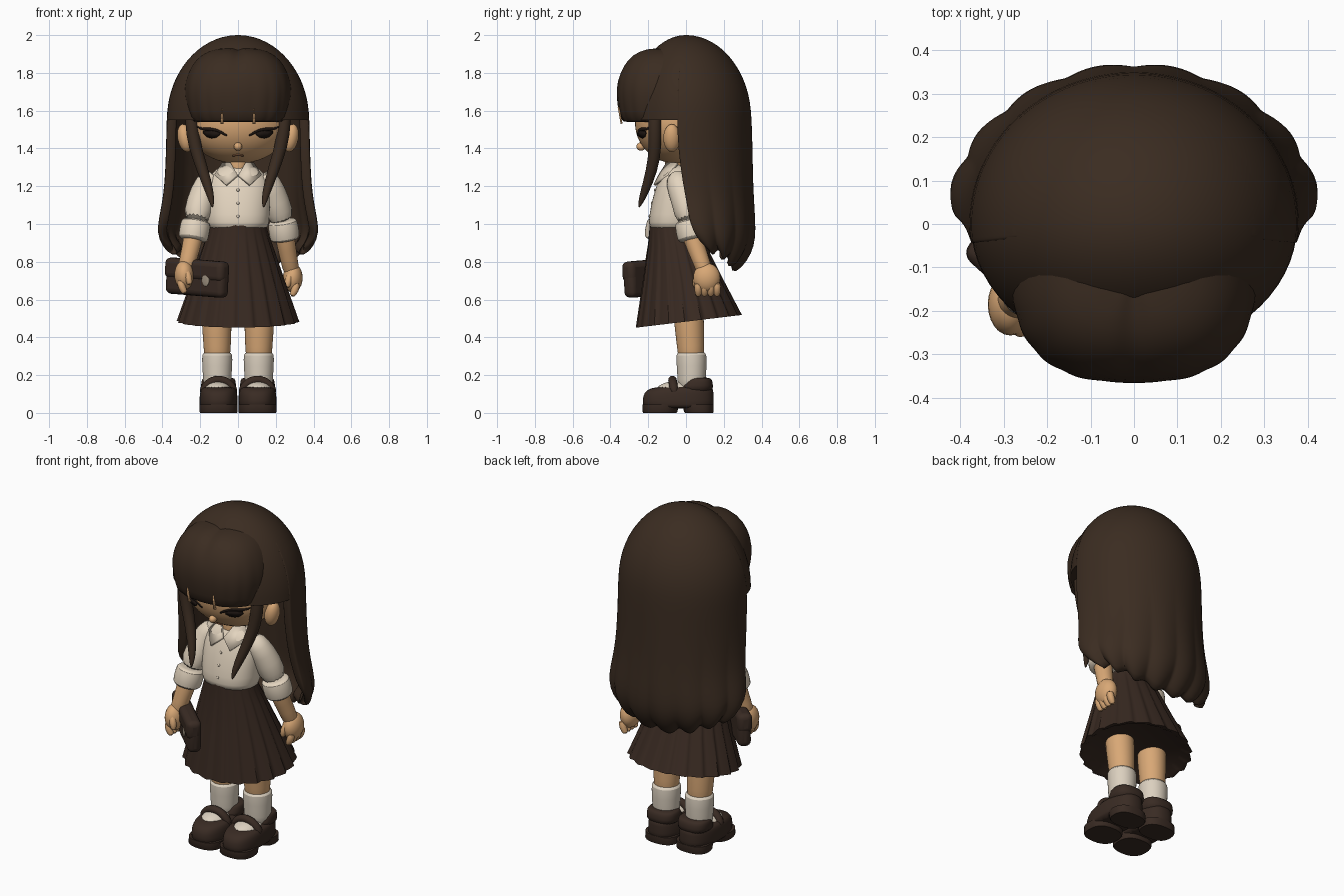
import bpy, bmesh, math
from mathutils import Vector
from math import sin, cos, pi, sqrt

if "Cube" in bpy.data.objects:
    bpy.data.objects.remove(bpy.data.objects["Cube"])


def material(name, rgb):
    m = bpy.data.materials.new(name)
    m.diffuse_color = (*rgb, 1)
    m.use_nodes = True
    m.node_tree.nodes["Principled BSDF"].inputs["Base Color"].default_value = m.diffuse_color
    return m


HAIR = material("hair_brown", (.043, .025, .015))
SKIRT = material("skirt_brown", (.039, .022, .015))
LEATHER = material("leather_brown", (.041, .024, .017))
SKIN = material("skin", (.69, .39, .18))
SHIRT = material("shirt_cream", (.77, .66, .52))
SOCK = material("sock_white", (.71, .63, .52))
EYE = material("eye_dark", (.013, .008, .006))
LIP = material("lip", (.38, .17, .08))
CLASP = material("clasp", (.36, .30, .23))


def finish(o, name, mat, angle=50):
    o.name = name
    o.data.materials.append(mat)
    bpy.ops.object.select_all(action='DESELECT')
    o.select_set(True)
    bpy.context.view_layer.objects.active = o
    bpy.ops.object.shade_smooth_by_angle(angle=math.radians(angle))
    return o


def mesh(name, verts, faces, mat, sub=0, thick=0, recalc=True, angle=50):
    me = bpy.data.meshes.new(name)
    me.from_pydata([tuple(v) for v in verts], [], faces)
    if recalc:
        bm = bmesh.new()
        bm.from_mesh(me)
        bmesh.ops.recalc_face_normals(bm, faces=bm.faces)
        bm.to_mesh(me)
        bm.free()
    o = bpy.data.objects.new(name, me)
    bpy.context.collection.objects.link(o)
    finish(o, name, mat, angle)
    if thick:
        s = o.modifiers.new("thickness", 'SOLIDIFY')
        s.thickness, s.offset = thick, -1
    if sub:
        o.modifiers.new("smooth", 'SUBSURF').levels = sub
        o.modifiers["smooth"].render_levels = sub
    return o


def loft(name, rings, mat, sub=0, angle=50):
    n = len(rings[0])
    faces = [(r * n + i, r * n + (i + 1) % n, (r + 1) * n + (i + 1) % n, (r + 1) * n + i)
             for r in range(len(rings) - 1) for i in range(n)]
    last = (len(rings) - 1) * n
    faces += [tuple(range(n)), tuple(range(last, last + n))]
    return mesh(name, [p for r in rings for p in r], faces, mat, sub, angle=angle)


def spow(a, e):
    return math.copysign(abs(a) ** e, a)


def ring(cx, cy, z, rx, ry, n=24, e=1.0):
    return [Vector((cx + rx * spow(cos(2 * pi * i / n), e), cy + ry * spow(sin(2 * pi * i / n), e), z))
            for i in range(n)]


def tube(name, pts, mat, n=12, sub=1):
    P = [Vector(p[:3]) for p in pts]
    rings = []
    for k, p in enumerate(pts):
        T = (P[min(k + 1, len(P) - 1)] - P[max(k - 1, 0)]).normalized()
        u = T.cross(Vector((0, 1, 0))).normalized()
        v = T.cross(u)
        rings.append([P[k] + p[3] * (cos(2 * pi * i / n) * u + sin(2 * pi * i / n) * v) for i in range(n)])
    return loft(name, rings, mat, sub)


def ball(name, loc, size, mat, rot=(0, 0, 0), seg=32):
    bpy.ops.mesh.primitive_uv_sphere_add(segments=seg, ring_count=seg // 2, location=loc, rotation=rot)
    o = bpy.context.object
    o.scale = size
    return finish(o, name, mat)


def box(name, loc, size, mat, rot, bevel):
    bpy.ops.mesh.primitive_cube_add(size=1, location=loc, rotation=rot)
    o = bpy.context.object
    o.scale = size
    bpy.ops.object.transform_apply(location=False, rotation=False, scale=True)
    b = o.modifiers.new("round", 'BEVEL')
    b.width, b.segments = bevel, 4
    return finish(o, name, mat)


# Head, ears, nose, neck
HC, HR = Vector((0, -.05, 1.535)), Vector((.275, .22, .215))
ball("head", HC, HR, SKIN, seg=48)
ball("nose", (0, -.238, 1.41), (.022, .025, .022), SKIN, seg=16)
tube("neck", [(0, -.05, 1.2, .055), (0, -.06, 1.29, .055), (0, -.06, 1.4, .055)], SKIN, 16)


def face_ribbon(name, pts, mat):
    # strip of (x, z, half height) laid on the head surface
    verts = []
    for x, z, h in pts:
        for zz in (z - h, z + h):
            d = 1 - ((x - HC.x) / HR.x) ** 2 - ((zz - HC.z) / HR.z) ** 2
            verts.append((x, HC.y - HR.y * sqrt(max(d, 0)) - .004, zz))
    faces = [(2 * i, 2 * i + 2, 2 * i + 3, 2 * i + 1) for i in range(len(pts) - 1)]
    mesh(name, verts, faces, mat, thick=.006)


LASH = [(.06, 1.468, .004), (.085, 1.482, .007), (.115, 1.494, .009), (.15, 1.5, .01),
        (.18, 1.502, .008), (.205, 1.508, .005), (.22, 1.516, .002)]
IRIS = [(.095, 1.478, .006), (.113, 1.475, .016), (.138, 1.475, .02), (.162, 1.478, .016), (.182, 1.487, .006)]
for s, side in ((-1, "right"), (1, "left")):
    face_ribbon("eyelash_" + side, [(s * x, z, h) for x, z, h in LASH][::s], EYE)
    face_ribbon("iris_" + side, [(s * x, z, h) for x, z, h in IRIS][::s], EYE)
    ball("ear_" + side, (s * .28, -.075, 1.455), (.04, .045, .075), SKIN, (0, s * .2, 0), 20)
face_ribbon("mouth", [(-.03, 1.364, .002), (0, 1.368, .003), (.03, 1.364, .002)], LIP)

# Hair crown: dome, flatter toward the front
rings = []
for k in range(17):
    a = pi / 2 * k / 16.3
    rings.append([Vector((p.x, p.y * (.345 if p.y > 0 else .30), 1.55 + .45 * sin(a)))
                  for p in ring(0, 0, 0, .376 * cos(a), cos(a), 64)])
loft("hair_crown", rings, HAIR, angle=80)

# Long back hair from the crown to the tips (z, half width, back y, front y)
ROWS = []
for deg in (80, 65, 50, 36, 24, 12):
    a = math.radians(deg)
    c = cos(a) * 1.008
    ROWS.append((1.553 + .45 * sin(a), .376 * c, .345 * c, -.05 * c))
ROWS += [(1.55, .379, .348, -.05), (1.4, .38, .352, -.045), (1.2, .388, .357, -.02), (1.08, .402, .364, 0),
         (.97, .42, .37, .012), (.88, .428, .362, .03), (.8, .405, .325, .065), (.73, .35, .26, .12)]
N = 96
verts, faces = [], []
for r, (z, rx, yb, yf) in enumerate(ROWS):
    low = max(0, (1.3 - z) / .57)
    yc = max(0, yf)
    d = math.asin(-min(0, yf) / yb)
    for i in range(N + 1):
        u = i / N
        t = -d + (pi + 2 * d) * u
        lobe = abs(sin(8 * pi * u))
        k = 1 + .045 * low * (lobe - .6)
        zz = z + .1 * low * cos(t) ** 2 + .035 * low ** 3 * (1 - lobe)
        verts.append((rx * k * cos(t), yc + (yb - yc) * k * sin(t), zz))
        if r and i < N:
            a, b = (r - 1) * (N + 1) + i, r * (N + 1) + i
            faces.append((a, b, b + 1, a + 1))
mesh("back_hair", verts, faces, HAIR, sub=1, thick=.05, recalc=False, angle=70)

# Bangs (scale, z), with strand ripples and a shallow centre parting
rings = []
for k, z in [(.6, 1.545), (.9, 1.53), (.955, 1.6), (1, 1.68), (.98, 1.76), (.87, 1.84), (.68, 1.9), (.42, 1.93), (.1, 1.94)]:
    R = ring(0, 0, z, .285, .268, 96, .76)
    low = max(0, min(1, (1.85 - z) / .3))
    for i, p in enumerate(R):
        f = k * (1 + .022 * low * (abs(sin(18 * pi * i / 96)) - .5))
        p.z -= .014 * math.exp(-(p.x * k / .03) ** 2) * (z > 1.8)
        p.x, p.y = p.x * f, -.1 + p.y * f
    rings.append(R)
loft("bangs", rings, HAIR, sub=1, angle=80)
for s, side in ((-1, "right"), (1, "left")):
    mesh("bang_gap_" + side, [(s * .076, -.346, 1.53), (s * .094, -.345, 1.53), (s * .085, -.362, 1.62)],
         [(0, 1, 2)[::s]], SKIN, thick=.009, recalc=False)
    tube("side_lock_" + side, [(s * .25, -.165, 1.64, .036), (s * .243, -.165, 1.47, .036), (s * .21, -.165, 1.35, .034),
                               (s * .165, -.2, 1.22, .028), (s * .14, -.235, 1.13, .018), (s * .135, -.25, 1.085, .004)], HAIR)

# Shirt, collar, buttons
loft("shirt", [ring(0, yc, z, rx, ry, 24, .9) for z, rx, ry, yc in
               [(.96, .155, .125, -.065), (1.0, .168, .135, -.067), (1.1, .17, .127, -.06), (1.2, .174, .108, -.052),
                (1.27, .147, .087, -.042), (1.32, .075, .06, -.04)]], SHIRT, 1)
for y, z in ((-.164, 1.18), (-.181, 1.11), (-.193, 1.04)):
    ball("button", (0, y, z), (.008, .005, .008), SHIRT, seg=12)
for s, side in ((-1, "right"), (1, "left")):
    mesh("collar_" + side, [(s * .004, -.145, 1.262), (s * .065, -.172, 1.21), (s * .125, -.1, 1.262),
                            (s * .085, -.05, 1.325), (s * .04, -.105, 1.325)],
         [(0, 1, 2, 3, 4)[::s]], SHIRT, thick=.014, recalc=False)

# Sleeves, cuffs, forearms and hands; the right arm reaches forward to the bag
ARMS = [("left", 1, (.2, .0, 1.12), (.237, .02, 1.0), (.25, .035, .92), (.268, .075, .82), (.29, .11, .715)),
        ("right", -1, (-.2, -.08, 1.12), (-.225, -.13, 1.0), (-.238, -.145, .92), (-.262, -.168, .82), (-.285, -.185, .73))]
for side, s, a, b, c, d, h in ARMS:
    tube("sleeve_" + side, [(s * .12, -.045, 1.265, .05), (s * .165, -.045, 1.22, .068), (*a, .076), (*b, .075)], SHIRT, 16)
    B, C = Vector(b), Vector(c)
    tube("cuff_" + side, [(*B.lerp(C, t), r) for t, r in
                          ((-.25, .06), (-.2, .08), (.4, .082), (1, .081), (1.1, .06))], SHIRT, 16)
    tube("forearm_" + side, [(*b, .055), (*c, .054), (*d, .047), (*h, .045)], SKIN, 12)
    ball("hand_" + side, h, (.052, .072, .078), SKIN, seg=24)
    for k in range(4):
        y = h[1] - .045 + .033 * k
        tube("finger_" + side, [(h[0] + s * .02, y, h[2] - .02, .023), (h[0] + s * .014, y, h[2] - .065, .023),
                                (h[0] - s * .008, y, h[2] - .1, .017)], SKIN, 8)
    tube("thumb_" + side, [(h[0] - s * .01, h[1] - .045, h[2] + .03, .022), (h[0] - s * .025, h[1] - .06, h[2] - .02, .022),
                           (h[0] - s * .03, h[1] - .058, h[2] - .055, .015)], SKIN, 8)

# Pleated skirt with recessed underside (z, half width, half depth, centre y, pleat amount)
rings = []
for z, rx, ry, yc, p in [(1.0, .15, .127, -.065, 0), (.96, .158, .132, -.063, .25), (.88, .185, .155, -.046, .6),
                         (.7, .245, .212, -.014, .9), (.483, .32, .277, .015, 1), (.487, .295, .255, .015, .6), (.51, .26, .225, .01, 0)]:
    R = ring(0, 0, z, rx, ry, 160)
    for i, v in enumerate(R):
        u = (i / 160 * 20) % 1
        f = 1 + .05 * p * ((u / .75 if u < .75 else (1 - u) / .25) - .65)
        v.x, v.y = v.x * f, v.y * f + yc
        v.z += .12 * v.y * (z < .6)
    rings.append(R)
loft("skirt", rings, SKIRT, angle=45)

# Clutch bag held diagonally
yaw = -.74
box("bag", (-.215, -.175, .715), (.41, .075, .19), LEATHER, (0, .06, yaw), .03)
box("bag_flap", (-.217, -.178, .757), (.415, .083, .11), LEATHER, (0, .06, yaw), .03)
ball("bag_clasp", (-.171, -.268, .71), (.027, .007, .04), CLASP, (0, 0, yaw), 16)

# Legs, socks and strapped shoes
for s, side in ((-1, "right"), (1, "left")):
    tube("leg_" + side, [(s * .113, .012, .6, .083), (s * .113, .015, .48, .081), (s * .11, .025, .36, .074),
                         (s * .11, .03, .2, .065)], SKIN, 16)
    tube("sock_" + side, [(s * .11, .03, .1, .072), (s * .11, .03, .18, .076), (s * .11, .03, .25, .08),
                          (s * .11, .028, .315, .083), (s * .11, .028, .322, .066)], SOCK, 20)
    ball("sock_foot_" + side, (s * .107, -.055, .115), (.075, .105, .052), SOCK, seg=24)
    for part, sub, rows in (("shoe", 1, [(.022, -.22, .14, .096), (.04, -.23, .147, .101), (.09, -.23, .147, .101),
                                         (.12, -.212, .145, .096), (.142, -.16, .142, .086)]),
                            ("sole", 0, [(0, -.226, -.05, .097), (.006, -.231, -.045, .101), (.045, -.231, -.04, .101)]),
                            ("heel", 0, [(0, -.005, .143, .097), (.006, -.01, .146, .1), (.045, -.02, .146, .1)]),
                            ("heel_counter", 1, [(.1, -.05, .145, .096), (.15, -.025, .144, .093), (.178, -.01, .137, .089),
                                                 (.188, 0, .125, .08)])):
        loft(part + "_" + side, [ring(s * .103, (y0 + y1) / 2, z, rx, (y1 - y0) / 2, 28, .8)
                                 for z, y0, y1, rx in rows], LEATHER, sub)
    tube("strap_" + side, [(s * .103 - .082 * cos(a), -.06 - .012 * sin(a), .1 + .076 * sin(a), .025)
                           for a in [pi * k / 8 for k in range(9)]], LEATHER, 8)
